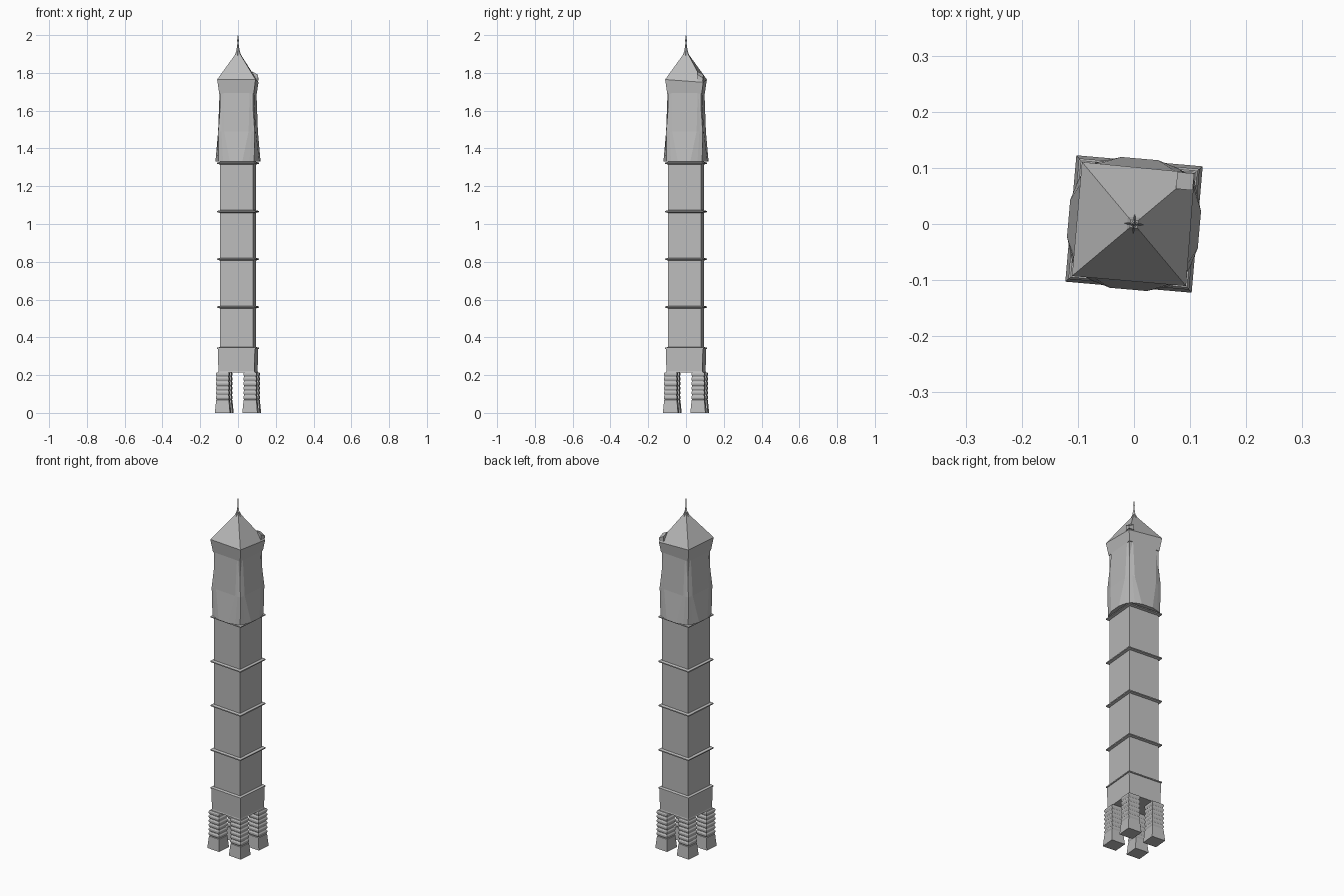
import bpy, bmesh
from math import radians, pi, cos, sin
from mathutils import Matrix

old = bpy.data.objects.get("Cube")
if old:
    bpy.data.objects.remove(old)

TURN = Matrix.Rotation(radians(-5), 4, 'Z')

stone = bpy.data.materials.new("grey_stone")
stone.use_nodes = True
colour = (0.5, 0.5, 0.5, 1)
stone.diffuse_color = colour
stone.node_tree.nodes["Principled BSDF"].inputs["Base Color"].default_value = colour


def loft(name, rings):
    """Skin a stack of equal-length point rings and cap both ends."""
    bm = bmesh.new()
    loops = [[bm.verts.new(p) for p in ring] for ring in rings]
    n = len(loops[0])
    for low, high in zip(loops, loops[1:]):
        for i in range(n):
            j = (i + 1) % n
            bm.faces.new((low[i], low[j], high[j], high[i]))
    bm.faces.new(loops[0][::-1])
    bm.faces.new(loops[-1])
    bmesh.ops.recalc_face_normals(bm, faces=bm.faces)
    bm.transform(TURN)
    mesh = bpy.data.meshes.new(name)
    bm.to_mesh(mesh)
    bm.free()
    mesh.materials.append(stone)
    obj = bpy.data.objects.new(name, mesh)
    bpy.context.collection.objects.link(obj)
    return obj


def square(h, z, cx=0, cy=0):
    return [(cx + sx * h, cy + sy * h, z) for sx, sy in ((-1, -1), (1, -1), (1, 1), (-1, 1))]


def tower(name, profile, cx=0, cy=0):
    return loft(name, [square(h, z, cx, cy) for h, z in profile])


# Four legs with a flared foot and stacked ridged courses
leg_profile = [(0.040, 0), (0.034, 0.068)]
for i in range(6):
    z = 0.068 + i * 0.0245
    leg_profile += [(0.031, z + 0.002), (0.035, z + 0.010), (0.035, z + 0.018), (0.031, z + 0.0245)]
for sx, sx_name in ((-1, "right"), (1, "left")):
    for sy, sy_name in ((-1, "front"), (1, "back")):
        tower(f"{sy_name}_{sx_name}_leg", leg_profile, sx * 0.073, sy * 0.073)

# Base block and shaft
tower("base_block", [(0.098, 0.215), (0.096, 0.222), (0.098, 0.34)])
tower("shaft", [(0.0885, 0.33), (0.0885, 1.70)])

# Moulding bands around the shaft
for i, z in enumerate((0.342, 0.56, 0.814, 1.066, 1.322)):
    tower(f"band_{i + 1}", [(0.088, z - 0.007), (0.102, z - 0.003), (0.102, z + 0.003), (0.088, z + 0.007)])


# Upper chamber: each side bulges outward toward its foot
def bulge(dist, flat, shoulder, corner, z):
    side = [(-corner, -corner), (-shoulder, -(dist + corner) / 2), (-flat, -dist),
            (flat, -dist), (shoulder, -(dist + corner) / 2), (corner, -corner)]
    ring = []
    for k in range(4):
        c, s = round(cos(k * pi / 2)), round(sin(k * pi / 2))
        ring += [(x * c - y * s, x * s + y * c, z) for x, y in side[:-1]]
    return ring


loft("upper_chamber", [
    bulge(0.117, 0.033, 0.070, 0.094, 1.33),
    bulge(0.100, 0.065, 0.080, 0.097, 1.49),
    bulge(0.092, 0.070, 0.076, 0.081, 1.695),
])

# Crown and pyramid roof, with one sagging corner
crown_rings = [square(0.092, 1.692), square(0.102, 1.765)]
roof_rings = [square(0.102, 1.765), square(0.012, 1.90), square(0.007, 1.915)]
for rings, level in ((crown_rings, 1), (roof_rings, 0)):
    x, y, z = rings[level][2]
    rings[level][2] = (x - 0.002, y - 0.002, z - 0.015)
loft("crown", crown_rings)
loft("roof", roof_rings)

# Broken tile on the sagging corner
tile = square(0.015, 1.76, 0.084, 0.084)
lid = [(x, y, 1.807 - 0.55 * (x + y - 0.138)) for x, y, _ in tile]
loft("broken_tile", [tile, lid])


# Star-shaped finial and spike
def star(r, z):
    return [((r if k % 2 == 0 else r * 0.5) * cos(k * pi / 4),
             (r if k % 2 == 0 else r * 0.5) * sin(k * pi / 4), z) for k in range(8)]


loft("finial", [star(r, z) for r, z in
                ((0.018, 1.89), (0.010, 1.915), (0.005, 1.94), (0.003, 1.96),
                 (0.005, 1.972), (0.003, 1.982), (0.001, 2.0))])
